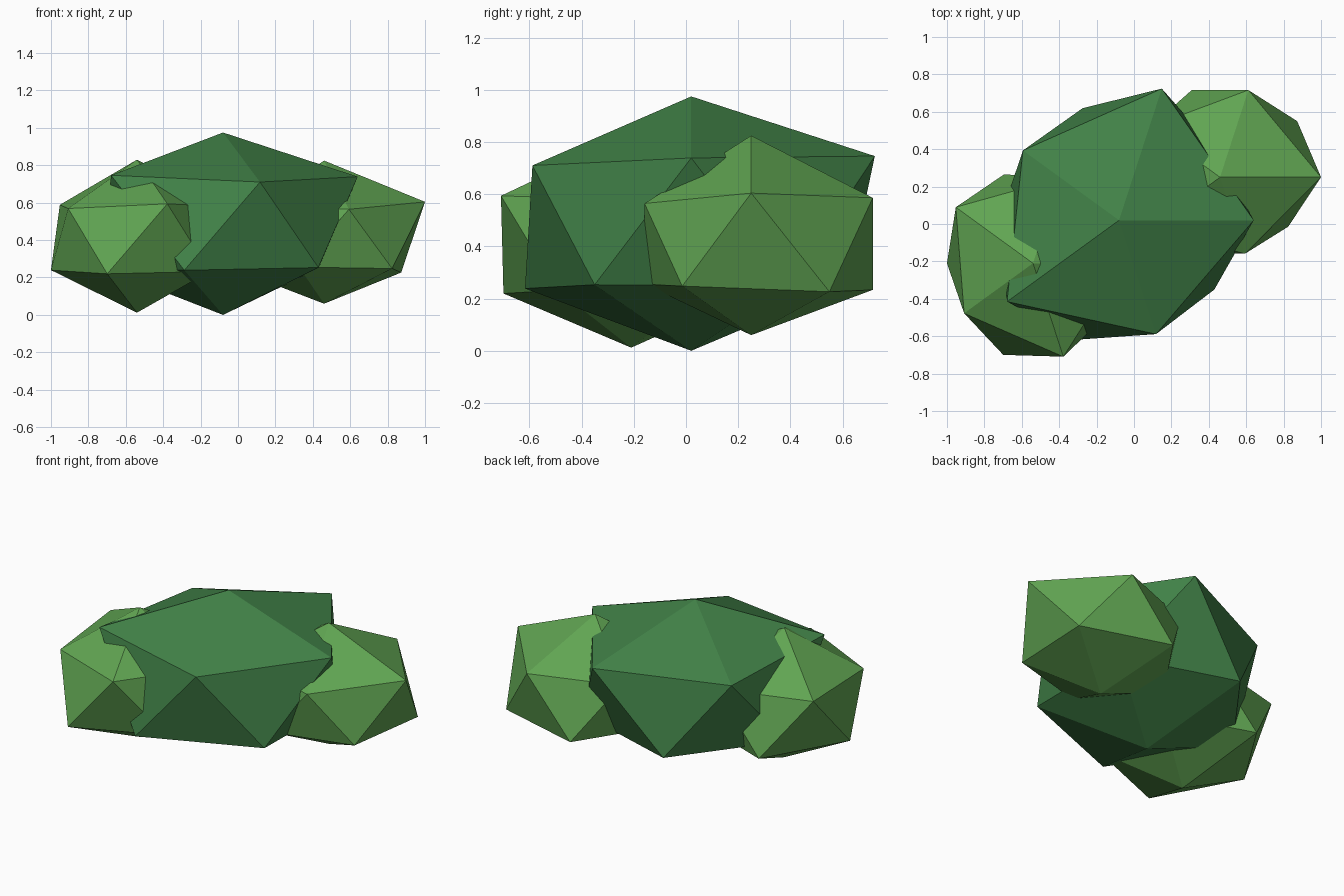
import bpy
import math

cube = bpy.data.objects.get("Cube")
if cube:
    bpy.data.objects.remove(cube, do_unlink=True)


def make_material(name, rgb):
    mat = bpy.data.materials.new(name)
    mat.use_nodes = True
    color = (*rgb, 1.0)
    mat.diffuse_color = color
    bsdf = next(n for n in mat.node_tree.nodes if n.type == 'BSDF_PRINCIPLED')
    bsdf.inputs["Base Color"].default_value = color
    bsdf.inputs["Roughness"].default_value = 0.9
    return mat


FLATTEN = 0.36  # ring height as a share of its radius


def leaf_clump(name, center, bottom, top, radii, mat):
    """Uneven icosahedron; radii run every 36 degrees, upper and lower ring in turn."""
    bpy.ops.mesh.primitive_ico_sphere_add(subdivisions=1, radius=1, location=center)
    obj = bpy.context.object
    obj.name = name
    for v in obj.data.vertices:
        if abs(v.co.z) > 0.9:
            v.co = (0, 0, (top if v.co.z > 0 else bottom) - center[2])
        else:
            step = round(math.degrees(math.atan2(v.co.y, v.co.x)) / 36) % 10
            r, a = radii[step], math.radians(step * 36)
            side = 1 if v.co.z > 0 else -1
            v.co = (r * math.cos(a), r * math.sin(a), side * r * FLATTEN)
    obj.data.materials.append(mat)
    bpy.ops.object.shade_flat()
    return obj


dark_green = make_material("dark leaf green", (0.053, 0.222, 0.064))
light_green = make_material("light leaf green", (0.118, 0.375, 0.085))

# Large middle clump
leaf_clump("bush_center", (-0.08, 0.02, 0.48), 0.0, 0.975,
           [0.72, 0.64, 0.74, 0.63, 0.635, 0.64, 0.74, 0.67, 0.64, 0.63], dark_green)

# Smaller clumps on either side
leaf_clump("bush_back_left", (0.46, 0.25, 0.41), 0.06, 0.825,
           [0.54, 0.51, 0.49, 0.49, 0.46, 0.47, 0.46, 0.43, 0.43, 0.45], light_green)
leaf_clump("bush_front_right", (-0.54, -0.21, 0.405), 0.012, 0.83,
           [0.48, 0.48, 0.48, 0.50, 0.51, 0.46, 0.455, 0.515, 0.525, 0.48], light_green)
